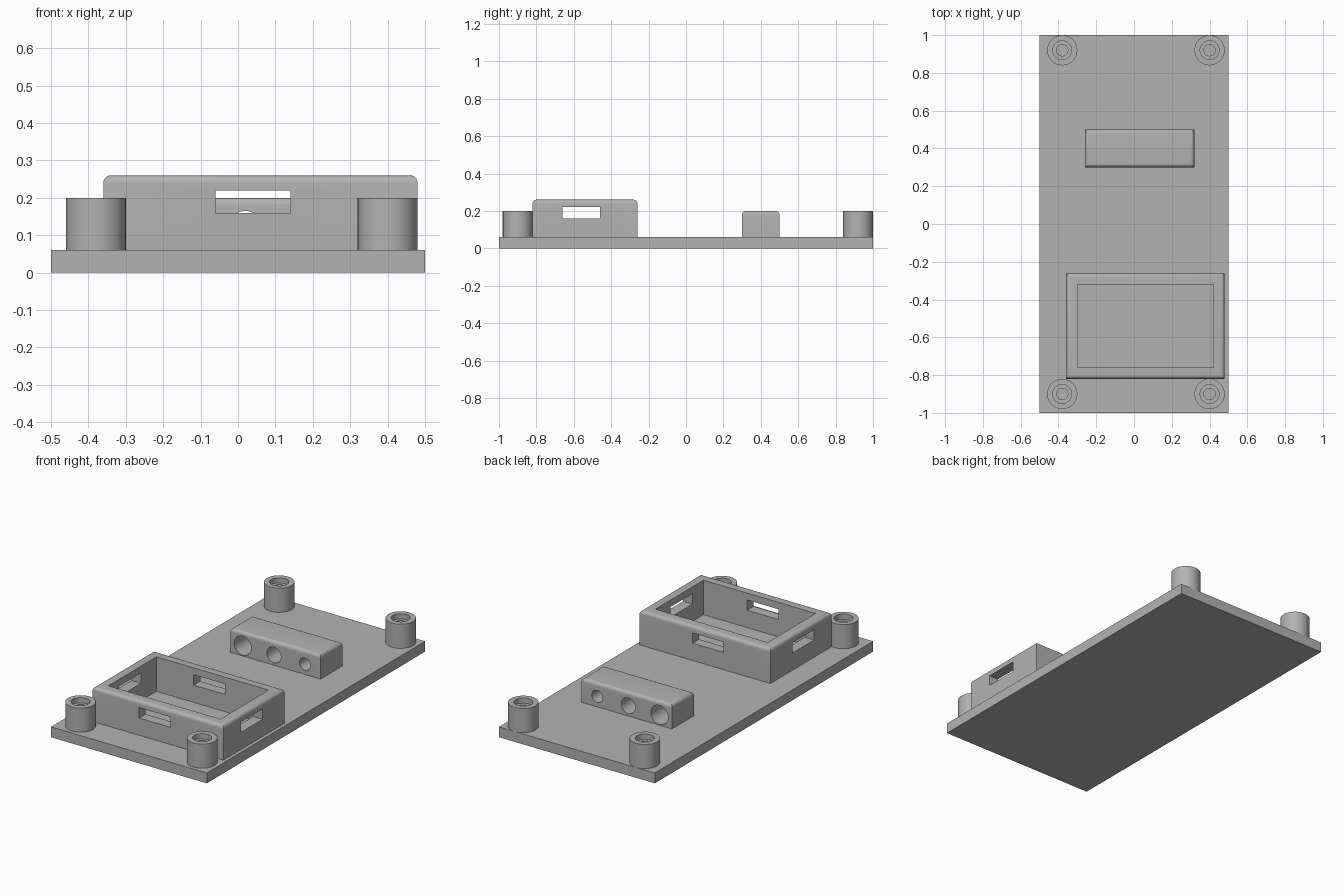
import bpy, bmesh, math
from mathutils import Matrix, Vector

if "Cube" in bpy.data.objects:
    bpy.data.objects.remove(bpy.data.objects["Cube"], do_unlink=True)

grey = bpy.data.materials.new("plain_grey")
grey.use_nodes = True
grey.diffuse_color = (0.45, 0.45, 0.45, 1)
grey.node_tree.nodes["Principled BSDF"].inputs["Base Color"].default_value = grey.diffuse_color

BASE_TOP = 0.06
POST_TOP = 0.20


def make_object(name, bm):
    bmesh.ops.recalc_face_normals(bm, faces=bm.faces)
    mesh = bpy.data.meshes.new(name)
    bm.to_mesh(mesh)
    bm.free()
    mesh.materials.append(grey)
    obj = bpy.data.objects.new(name, mesh)
    bpy.context.collection.objects.link(obj)
    return obj


def box(name, low, high, round_top=0):
    """Box between two corners, with optionally rounded top edges."""
    low, high = Vector(low), Vector(high)
    bm = bmesh.new()
    bmesh.ops.create_cube(bm, size=1, matrix=Matrix.Translation((low + high) / 2)
                          @ Matrix.Diagonal((*(high - low), 1)))
    if round_top:
        top = [e for e in bm.edges if all(v.co.z > high.z - 1e-4 for v in e.verts)]
        bmesh.ops.bevel(bm, geom=top, offset=round_top, segments=5, profile=0.5,
                        affect='EDGES')
    return make_object(name, bm)


def rod_along_y(name, x, y, z, radius, length):
    bm = bmesh.new()
    bmesh.ops.create_cone(bm, cap_ends=True, segments=40, radius1=radius, radius2=radius,
                          depth=length, matrix=Matrix.Translation((x, y, z))
                          @ Matrix.Rotation(math.pi / 2, 4, 'X'))
    return make_object(name, bm)


def cut(target, cutters):
    """Subtract each cutter, apply the result and drop the cutter."""
    bpy.context.view_layer.objects.active = target
    for cutter in cutters:
        mod = target.modifiers.new("cut", 'BOOLEAN')
        mod.operation = 'DIFFERENCE'
        mod.solver = 'EXACT'
        mod.object = cutter
        bpy.ops.object.modifier_apply(modifier=mod.name)
        bpy.data.objects.remove(cutter, do_unlink=True)


def smooth(obj):
    bpy.ops.object.select_all(action='DESELECT')
    obj.select_set(True)
    bpy.context.view_layer.objects.active = obj
    bpy.ops.object.shade_smooth_by_angle(angle=math.radians(35))


def post(name, x, y):
    """Round standoff with a stepped screw hole, turned from a profile."""
    profile = [(0, BASE_TOP), (0.08, BASE_TOP), (0.08, POST_TOP), (0.05, POST_TOP),
               (0.05, 0.17), (0.03, 0.17), (0.03, 0.065), (0, 0.065)]
    bm = bmesh.new()
    verts = [bm.verts.new((r, 0, z)) for r, z in profile]
    edges = [bm.edges.new(pair) for pair in zip(verts, verts[1:])]
    bmesh.ops.spin(bm, geom=verts + edges, cent=(0, 0, 0), axis=(0, 0, 1),
                   angle=math.tau, steps=48)
    bmesh.ops.remove_doubles(bm, verts=bm.verts, dist=1e-4)
    bmesh.ops.translate(bm, verts=bm.verts, vec=(x, y, 0))
    smooth(make_object(name, bm))


# Base plate
box("base_plate", (-0.5, -1, 0), (0.5, 1, BASE_TOP))

# Corner posts
for side, x in (("right", -0.38), ("left", 0.40)):
    for end, y in (("front", -0.90), ("back", 0.92)):
        post(f"{end}_{side}_post", x, y)

# Open tray with a slot in each wall
tray = box("slotted_tray", (-0.36, -0.82, BASE_TOP), (0.48, -0.26, 0.26), 0.02)
cut(tray, [
    box("cavity", (-0.30, -0.76, 0), (0.42, -0.32, 0.4)),
    box("long_slot", (-0.06, -0.95, 0.16), (0.14, -0.1, 0.22)),
    box("cross_slot", (-0.5, -0.66, 0.16), (0.6, -0.46, 0.22)),
])
smooth(tray)

# Block with three through holes of falling size
block = box("hole_block", (-0.26, 0.30, BASE_TOP), (0.32, 0.50, POST_TOP), 0.02)
cut(block, [rod_along_y("bore", x, 0.4, 0.12, r, 0.4)
            for x, r in ((-0.18, 0.055), (0.02, 0.045), (0.22, 0.035))])
smooth(block)
